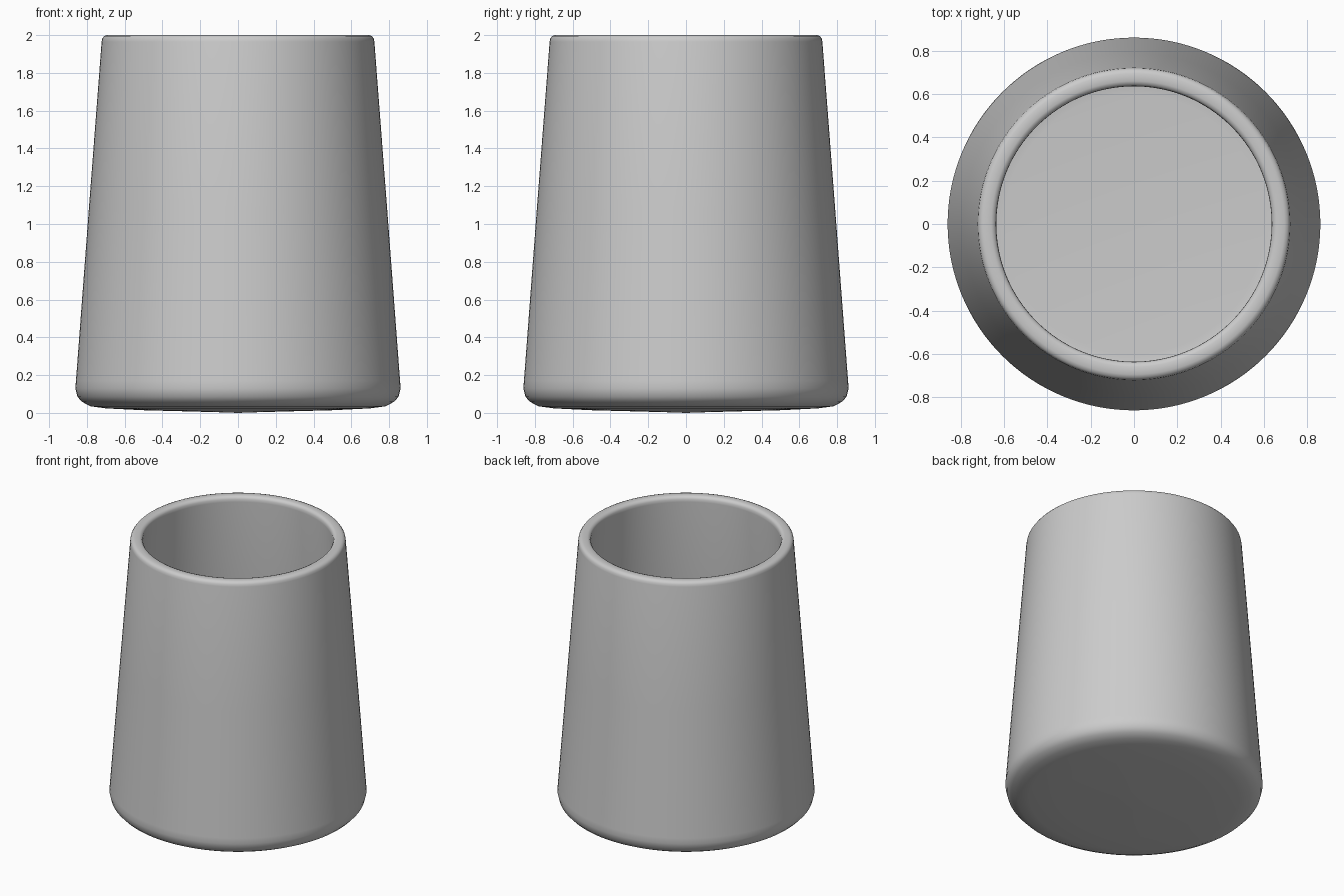
import bpy, bmesh, math

if "Cube" in bpy.data.objects:
    bpy.data.objects.remove(bpy.data.objects["Cube"])

# Half profile (radius, height): underside, outer wall, rim, inner wall, inner floor
profile = [(0, 0), (0.12, 0.004), (0.5, 0.014), (0.70, 0.024), (0.78, 0.035),
           (0.825, 0.058), (0.85, 0.085), (0.861, 0.13), (0.858, 0.17),
           (0.79, 1.075), (0.722, 1.965), (0.719, 1.982), (0.71, 1.994), (0.695, 2.0),
           (0.66, 2.0), (0.645, 1.994), (0.637, 1.98), (0.636, 1.96),
           (0.705, 1.075), (0.775, 0.17), (0.765, 0.12), (0.73, 0.095), (0.6, 0.085), (0, 0.08)]
SIDES = 128

# Spin the profile into a tapered cup
bm = bmesh.new()
rings = []
for r, z in profile:
    if r == 0:
        rings.append([bm.verts.new((0, 0, z))] * SIDES)
    else:
        rings.append([bm.verts.new((r * math.cos(2 * math.pi * i / SIDES),
                                    r * math.sin(2 * math.pi * i / SIDES), z))
                      for i in range(SIDES)])
for a, b in zip(rings, rings[1:]):
    for i in range(SIDES):
        j = (i + 1) % SIDES
        bm.faces.new(dict.fromkeys((a[i], a[j], b[j], b[i])))
bmesh.ops.recalc_face_normals(bm, faces=bm.faces)
for f in bm.faces:
    f.smooth = True

mesh = bpy.data.meshes.new("cup")
bm.to_mesh(mesh)
bm.free()
cup = bpy.data.objects.new("cup", mesh)
bpy.context.collection.objects.link(cup)

# Plain light grey
grey = bpy.data.materials.new("light_grey")
grey.diffuse_color = (0.6, 0.6, 0.6, 1)
grey.use_nodes = True
grey.node_tree.nodes["Principled BSDF"].inputs["Base Color"].default_value = grey.diffuse_color
mesh.materials.append(grey)
